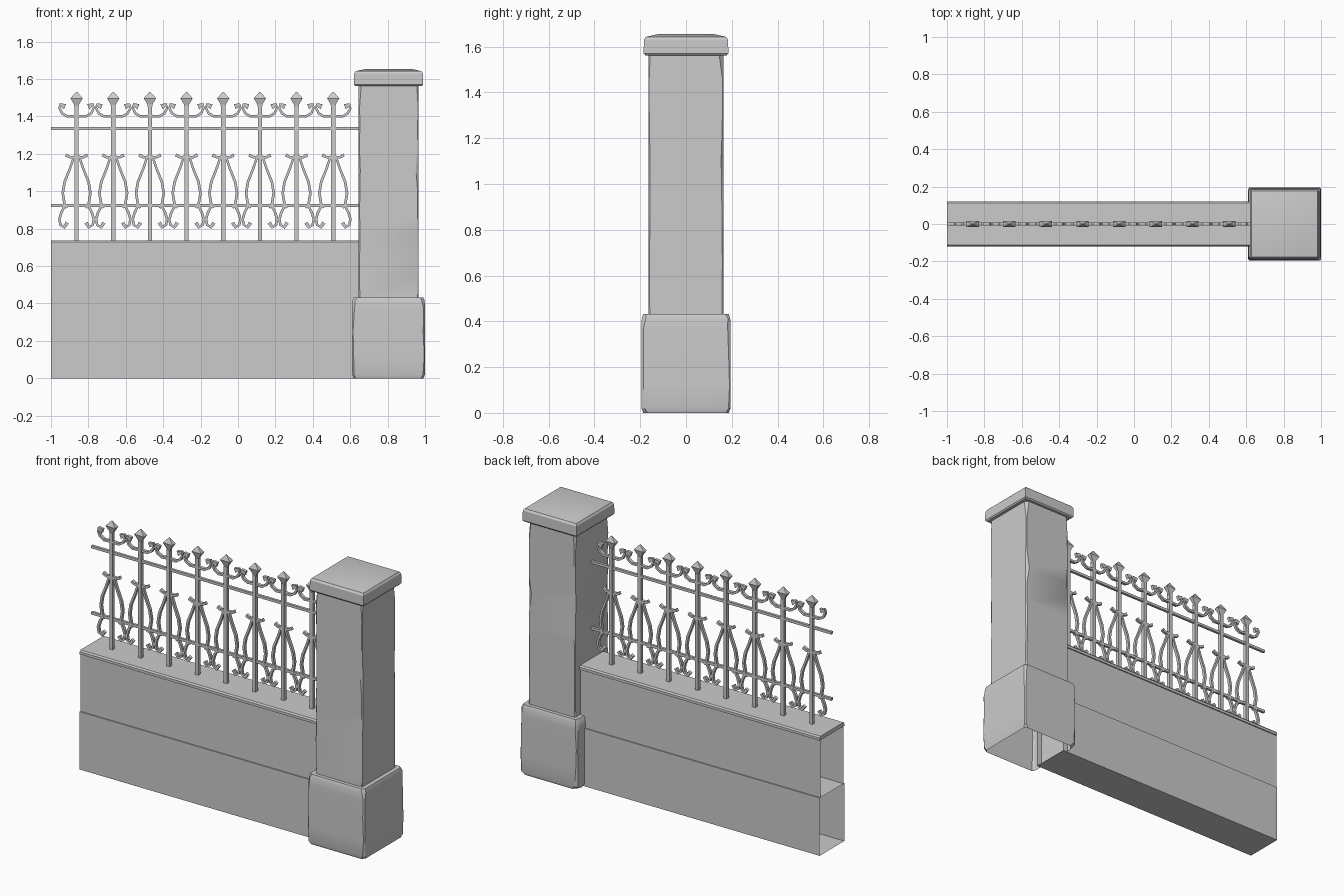
import bpy, bmesh, random
from mathutils import Vector

random.seed(4)
default = bpy.data.objects.get("Cube")
if default:
    bpy.data.objects.remove(default, do_unlink=True)

grey = bpy.data.materials.new("plain_grey")
grey.use_nodes = True
COLOUR = (0.6, 0.6, 0.6, 1)
grey.diffuse_color = COLOUR
grey.node_tree.nodes["Principled BSDF"].inputs["Base Color"].default_value = COLOUR


def finish(name, bm, smooth=False, fix_normals=True):
    if fix_normals:
        bmesh.ops.recalc_face_normals(bm, faces=bm.faces)
    mesh = bpy.data.meshes.new(name)
    bm.to_mesh(mesh)
    bm.free()
    mesh.materials.append(grey)
    obj = bpy.data.objects.new(name, mesh)
    bpy.context.collection.objects.link(obj)
    if smooth:
        bpy.ops.object.select_all(action='DESELECT')
        obj.select_set(True)
        bpy.context.view_layer.objects.active = obj
        bpy.ops.object.shade_smooth_by_angle(angle=0.5)
    return obj


def loft(bm, rings, cap_start=True, cap_end=True):
    """Skin a list of equal closed rings."""
    loops = [[bm.verts.new(p) for p in ring] for ring in rings]
    for a, b in zip(loops, loops[1:]):
        for i in range(len(a)):
            j = (i + 1) % len(a)
            bm.faces.new((a[i], a[j], b[j], b[i]))
    if cap_start:
        bm.faces.new(loops[0][::-1])
    if cap_end:
        bm.faces.new(loops[-1])


def rect(cx, cy, hx, hy, z):
    return [(cx + sx * hx, cy + sy * hy, z)
            for sx, sy in ((-1, -1), (1, -1), (1, 1), (-1, 1))]


def box(bm, x0, x1, y0, y1, z0, z1):
    cx, cy, hx, hy = (x0 + x1) / 2, (y0 + y1) / 2, (x1 - x0) / 2, (y1 - y0) / 2
    loft(bm, [rect(cx, cy, hx, hy, z) for z in (z0, z1)])


def chipped_ring(cx, hx, hy, z, chip):
    """Rectangle whose four corners are cut by uneven amounts."""
    ring = []
    for sx, sy in ((-1, -1), (1, -1), (1, 1), (-1, 1)):
        a, b = (random.uniform(0.3, 1) * chip for _ in range(2))
        on_x = (cx + sx * hx, sy * (hy - a), z)
        on_y = (cx + sx * (hx - b), sy * hy, z)
        ring += [on_x, on_y] if sx == sy else [on_y, on_x]
    return ring


def bar(bm, path, widths, depth=0.009):
    """Sweep a flat bar along points in the fence plane."""
    pts = [Vector((x, 0, z)) for x, z in path]
    rings = []
    for i, p in enumerate(pts):
        t = (pts[min(i + 1, len(pts) - 1)] - pts[max(i - 1, 0)]).normalized()
        n = Vector((-t.z, 0, t.x)) * widths[i] / 2
        d = Vector((0, depth, 0))
        rings.append([p + n + d, p - n + d, p - n - d, p + n - d])
    loft(bm, rings)


# Hollow wall courses, open at both ends
WALL_L, WALL_R = -1.0, 0.645


def wall_course(name, half, z0, z1, floor):
    bm = bmesh.new()
    section = [(-half, z0), (-half, z1), (half, z1), (half, z0)]
    ends = [[bm.verts.new((x, y, z)) for y, z in section] for x in (WALL_L, WALL_R)]
    for i in range(4 if floor else 3):
        j = (i + 1) % 4
        bm.faces.new((ends[0][i], ends[1][i], ends[1][j], ends[0][j]))
    finish(name, bm, fix_normals=False)


wall_course("lower_wall", 0.12, 0, 0.358, True)
wall_course("upper_wall", 0.113, 0.358, 0.715, False)

# Coping with a small chamfer along its top edges
bm = bmesh.new()
profile = [(-0.12, 0.713), (0.12, 0.713), (0.12, 0.729), (0.113, 0.738),
           (-0.113, 0.738), (-0.12, 0.729)]
loft(bm, [[(x, y, z) for y, z in profile] for x in (WALL_L, WALL_R)])
finish("wall_coping", bm)

# Pillar base: worn block with an open underside
PX = 0.805
bm = bmesh.new()
base = [(0, 0.187, 0.035), (0.02, 0.194, 0.02), (0.12, 0.195, 0.01),
        (0.25, 0.194, 0.012), (0.37, 0.195, 0.014), (0.415, 0.193, 0.025), (0.433, 0.186, 0.025)]
loft(bm, [chipped_ring(PX, h, h, z, c) for z, h, c in base], cap_start=False)
finish("pillar_base", bm, True, fix_normals=False)

# Pillar shaft: tall worn block
bm = bmesh.new()
steps = 10
loft(bm, [chipped_ring(PX, 0.16, 0.164, 0.43 + 1.14 * i / steps,
                       random.choice((0.006, 0.01, 0.022)))
          for i in range(steps + 1)])
finish("pillar_shaft", bm, True)

# Pillar cap: slab with a bevelled rim and low crown
bm = bmesh.new()
slab = [(1.562, 0.178), (1.57, 0.185), (1.63, 0.184), (1.642, 0.176), (1.655, 0.12)]
loft(bm, [rect(PX, 0, h, h, z) for z, h in slab])
finish("pillar_cap", bm, True)

# Fence rails
for name, z in (("lower_rail", 0.925), ("upper_rail", 1.335)):
    bm = bmesh.new()
    box(bm, WALL_L, 0.65, -0.008, 0.008, z - 0.008, z + 0.008)
    finish(name, bm)

# Half ornament shapes relative to a rod: (offset, height, width)
TOP_SCROLL = [(0, 1.403, 0.014), (0.05, 1.4, 0.014), (0.078, 1.417, 0.014),
              (0.092, 1.445, 0.012), (0.088, 1.462, 0.018), (0.062, 1.452, 0.03)]
COLLAR = [(0, 1.184, 0.014), (0.035, 1.182, 0.014), (0.058, 1.194, 0.018)]
LYRE = [(0.016, 1.18, 0.012), (0.036, 1.12, 0.013), (0.064, 1.05, 0.014),
        (0.074, 0.99, 0.014), (0.065, 0.935, 0.014), (0.052, 0.91, 0.012)]
FOOT_SCROLL = [(0.062, 0.925, 0.012), (0.082, 0.885, 0.014), (0.092, 0.85, 0.014),
               (0.086, 0.82, 0.014), (0.066, 0.808, 0.018), (0.05, 0.832, 0.02)]
SHAPES = (TOP_SCROLL, COLLAR, LYRE, FOOT_SCROLL)

for k in range(8):
    x = -0.863 + 0.196 * k

    # Upright rod and its pointed finial
    bm = bmesh.new()
    box(bm, x - 0.011, x + 0.011, -0.011, 0.011, 0.73, 1.46)
    loft(bm, [rect(x, 0, h, h * 0.5, z) for z, h in
              ((1.45, 0.012), (1.465, 0.014), (1.497, 0.033), (1.532, 0.002))])
    finish(f"fence_rod_{k + 1}", bm)

    # Mirrored scrollwork
    bm = bmesh.new()
    for side in (-1, 1):
        for shape in SHAPES:
            bar(bm, [(x + side * dx, z) for dx, z, w in shape], [w for dx, z, w in shape])
    finish(f"fence_scrollwork_{k + 1}", bm)
